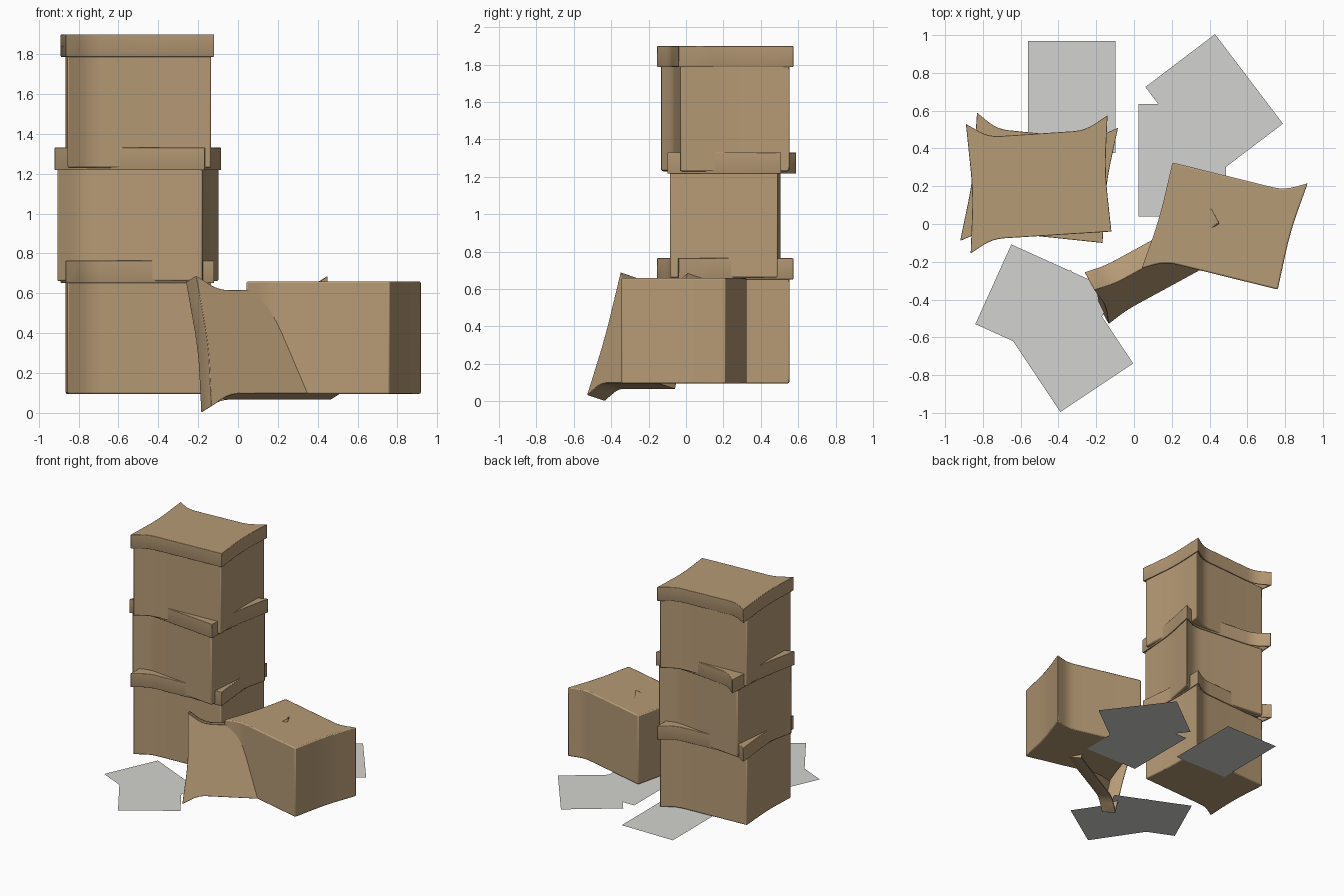
import bpy, bmesh, math
from mathutils import Vector, Matrix

if "Cube" in bpy.data.objects:
    bpy.data.objects.remove(bpy.data.objects["Cube"])


def material(name, rgb):
    m = bpy.data.materials.new(name)
    m.diffuse_color = (*rgb, 1)
    m.use_nodes = True
    m.node_tree.nodes["Principled BSDF"].inputs["Base Color"].default_value = m.diffuse_color
    return m


CARD = material("cardboard", (0.47, 0.325, 0.18))
PAPER = material("paper white", (0.65, 0.65, 0.63))

# Footprints (x, y, bend radius): warped rectangles with flared corners
BODY_SHAPE = [(-0.347, 0.262, 0), (0.26, 0.258, 0.06), (0.375, 0.322, 0),
              (0.345, 0.05, 0.12), (0.352, -0.262, 0), (-0.26, -0.258, 0.06),
              (-0.375, -0.322, 0), (-0.345, -0.05, 0.12)]
LID_SHAPE = [(-0.366, 0.344, 0), (-0.251, 0.268, 0.06), (0.26, 0.269, 0.06),
             (0.385, 0.341, 0), (0.352, 0.04, 0.12), (0.366, -0.274, 0),
             (-0.265, -0.273, 0.06), (-0.385, -0.341, 0), (-0.352, -0.02, 0.12)]
BODY_H, LID_H = 0.565, 0.113


def outline(shape):
    """Replace every bend point by a short curve."""
    pts = []
    for i, (x, y, r) in enumerate(shape):
        p = Vector((x, y))
        if r == 0:
            pts.append(p)
            continue
        a = Vector(shape[i - 1][:2]) - p
        b = Vector(shape[(i + 1) % len(shape)][:2]) - p
        a, b = p + a.normalized() * r, p + b.normalized() * r
        for k in range(5):
            t = k / 4
            pts.append(a * (1 - t) ** 2 + p * 2 * t * (1 - t) + b * t * t)
    return pts


def prism(name, shape, height, matrix, open_bottom):
    bm = bmesh.new()
    pts = outline(shape)
    low = [bm.verts.new((p.x, p.y, 0)) for p in pts]
    top = [bm.verts.new((p.x, p.y, height)) for p in pts]
    n = len(pts)
    for i in range(n):
        j = (i + 1) % n
        bm.faces.new((low[j], low[i], top[i], top[j]))
    bm.faces.new(top)
    if not open_bottom:
        bm.faces.new(low)
    # the outline runs clockwise, so flip everything to face outward
    bmesh.ops.recalc_face_normals(bm, faces=bm.faces)
    bm.normal_update()
    cap = max(bm.faces, key=lambda f: f.calc_center_median().z)
    if cap.normal.z < 0:
        bmesh.ops.reverse_faces(bm, faces=bm.faces)
    me = bpy.data.meshes.new(name)
    bm.to_mesh(me)
    bm.free()
    me.materials.append(CARD)
    ob = bpy.data.objects.new(name, me)
    bpy.context.collection.objects.link(ob)
    ob.matrix_world = matrix
    bpy.ops.object.select_all(action='DESELECT')
    ob.select_set(True)
    bpy.context.view_layer.objects.active = ob
    bpy.ops.object.shade_smooth_by_angle(angle=math.radians(35))
    if open_bottom:
        s = ob.modifiers.new("wall", 'SOLIDIFY')
        s.thickness = 0.009
        s.offset = -1
        s.use_even_offset = True
    b = ob.modifiers.new("soft_edges", 'BEVEL')
    b.width = 0.003 if open_bottom else 0.008
    b.segments = 2
    b.limit_method = 'ANGLE'
    b.angle_limit = math.radians(40)
    return ob


def place(x, y, z, deg):
    return Matrix.Translation((x, y, z)) @ Matrix.Rotation(math.radians(deg), 4, 'Z')


# Stack of three lidded boxes
for name, z, deg in (("bottom", 0.095, 3.7), ("middle", 0.661, -5.9), ("top", 1.23, 3.7)):
    prism(name + "_box", BODY_SHAPE, BODY_H, place(-0.5025, 0.21, z, deg), False)
    prism(name + "_box_lid", LID_SHAPE, LID_H,
          place(-0.5025, 0.21, z + BODY_H - 0.008, deg), True)

# Loose box beside the stack
prism("loose_box", BODY_SHAPE, BODY_H, place(0.48, -0.01, 0.095, -13.5), False)

# Lid leaning on the loose box, positioned by its upper left corner
turn, lean = math.radians(28.6), math.radians(16.5)
u = Vector((math.cos(turn), math.sin(turn), 0))
w = Vector((-u.y * math.sin(lean), u.x * math.sin(lean), math.cos(lean)))
n = u.cross(w)
origin = Vector((-0.21, -0.35, 0.69)) - (u * -0.366 + w * 0.344 + n * LID_H)
frame = Matrix((u, w, n)).transposed().to_4x4()
prism("leaning_lid", LID_SHAPE, LID_H, Matrix.Translation(origin) @ frame, True)

# Paper sheets on the floor: one corner and the direction of the long side
W, L = 0.463, 0.595
SHEETS = [(-0.56, 0.97, -90), (0.025, 0.635, -90), (0.06, 0.725, -52.8),
          (-0.84, -0.53, -24.3), (-0.39, -0.995, 123.7)]
for i, (x, y, deg) in enumerate(SHEETS):
    d = Vector((math.cos(math.radians(deg)), math.sin(math.radians(deg)), 0))
    side = Vector((-d.y, d.x, 0)) * W
    if i == 4:
        side = -side
    c = Vector((x, y, 0.091 + 0.0008 * (i % 3)))
    quad = [c, c + d * L, c + d * L + side, c + side]
    if i == 4:
        quad.reverse()
    me = bpy.data.meshes.new("paper_sheet")
    me.from_pydata(quad, [], [(0, 1, 2, 3)])
    me.materials.append(PAPER)
    bpy.context.collection.objects.link(bpy.data.objects.new("paper_sheet_%d" % (i + 1), me))
